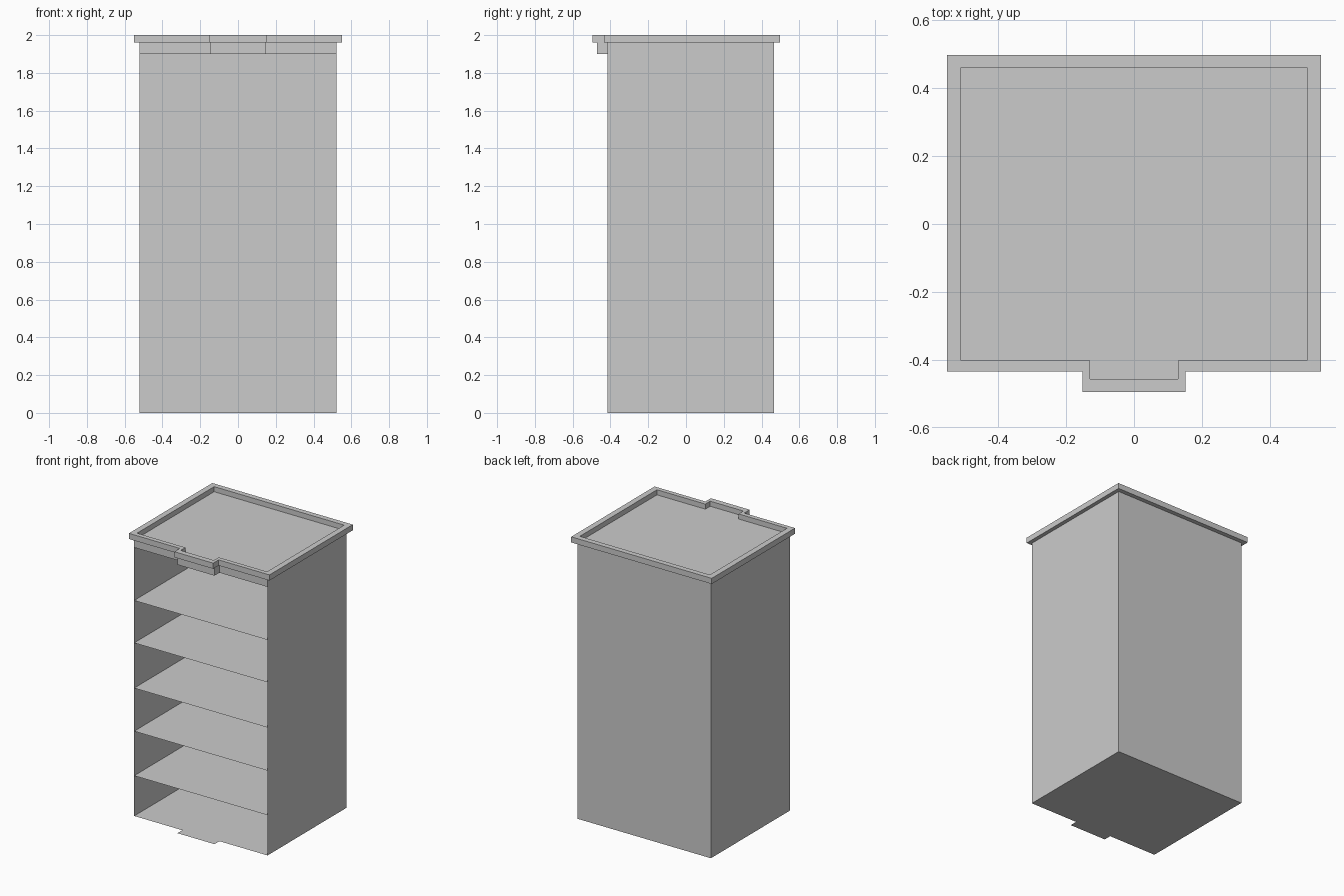
import bpy

if "Cube" in bpy.data.objects:
    bpy.data.objects.remove(bpy.data.objects["Cube"])


def make_object(name, verts, faces):
    mesh = bpy.data.meshes.new(name)
    mesh.from_pydata(verts, [], faces)
    mesh.update()
    obj = bpy.data.objects.new(name, mesh)
    bpy.context.collection.objects.link(obj)
    return obj


def outline(x, back, front, bump_x, bump_y):
    """Plan of the building, counter-clockwise, with a projecting front bay."""
    return [(-x, back), (-x, front), (-bump_x, front), (-bump_x, bump_y),
            (bump_x, bump_y), (bump_x, front), (x, front), (x, back)]


def at(points, z):
    return [(px, py, z) for px, py in points]


def strip(name, points, z0, z1):
    """Vertical wall sheet following an open line of points."""
    n = len(points)
    return make_object(name, at(points, z0) + at(points, z1),
                       [(i, i + 1, n + i + 1, n + i) for i in range(n - 1)])


def sheet(name, points, z):
    return make_object(name, at(points, z), [tuple(range(len(points)))])


X, BACK, FRONT = 0.522, 0.467, -0.415
BAND_Z, CORNICE_Z, TOP = 1.90, 1.96, 2.0
plan = outline(X, BACK, FRONT, 0.145, -0.47)

# Side and back walls, open at the front
strip("walls", [(X, FRONT), (X, BACK), (-X, BACK), (-X, FRONT)], 0, CORNICE_Z)

# Ground slab includes the projecting bay
sheet("ground_floor", plan, 0)

# Upper floors
rect = [(-X, BACK), (-X, FRONT), (X, FRONT), (X, BACK)]
for i, z in enumerate([0.285, 0.60, 0.905, 1.225, 1.525]):
    sheet(f"floor_{i + 1}", rect, z)

# Facade band under the cornice
strip("front_band", plan[1:7], BAND_Z, CORNICE_Z)

# Roof deck and parapet ring in one closed piece
outer = outline(0.55, 0.498, -0.434, 0.152, -0.495)
inner = outline(0.509, 0.46, -0.402, 0.13, -0.456)
rings = at(outer, CORNICE_Z) + at(outer, TOP) + at(inner, TOP) + at(inner, CORNICE_Z + 0.004)
n = len(outer)
faces = [(r * n + i, r * n + (i + 1) % n, (r + 1) * n + (i + 1) % n, (r + 1) * n + i)
         for r in range(3) for i in range(n)]
faces += [tuple(reversed(range(n))), tuple(range(3 * n, 4 * n))]
make_object("roof_parapet", rings, faces)
